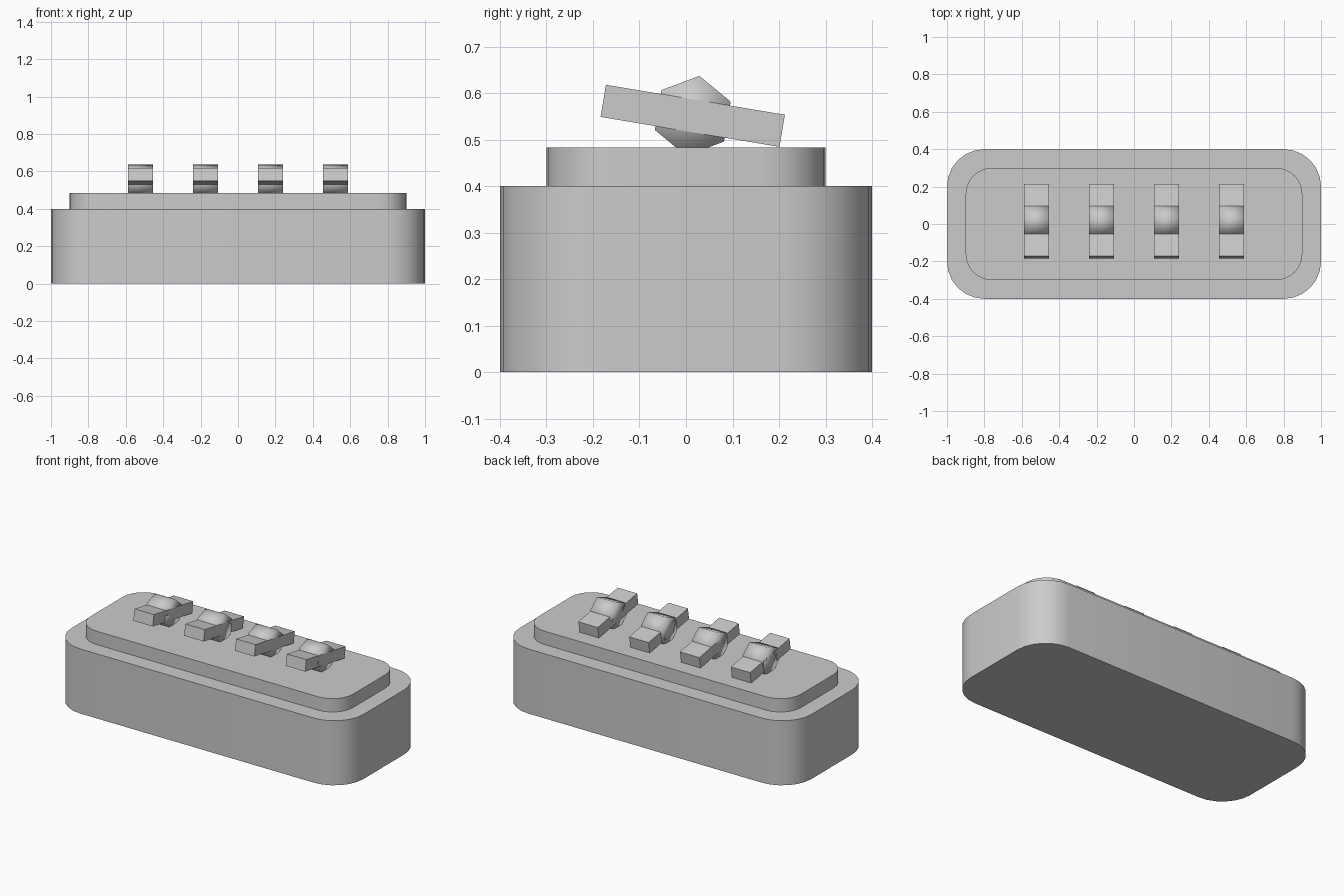
import bpy, bmesh
from math import radians
from mathutils import Matrix, Vector

if "Cube" in bpy.data.objects:
    bpy.data.objects.remove(bpy.data.objects["Cube"])


def finish(name, bm, smooth_angle=None, all_smooth=False):
    mesh = bpy.data.meshes.new(name)
    bmesh.ops.recalc_face_normals(bm, faces=bm.faces)
    bm.to_mesh(mesh)
    bm.free()
    obj = bpy.data.objects.new(name, mesh)
    bpy.context.collection.objects.link(obj)
    if all_smooth:
        for p in mesh.polygons:
            p.use_smooth = True
    elif smooth_angle:
        bpy.ops.object.select_all(action='DESELECT')
        obj.select_set(True)
        bpy.context.view_layer.objects.active = obj
        bpy.ops.object.shade_smooth_by_angle(angle=radians(smooth_angle))
    return obj


def box(size, matrix):
    bm = bmesh.new()
    bmesh.ops.create_cube(bm, size=1, matrix=matrix @ Matrix.Diagonal((*size, 1)))
    return bm


def rounded_slab(name, width, depth, z0, z1, radius):
    bm = box((width, depth, z1 - z0), Matrix.Translation((0, 0, (z0 + z1) / 2)))
    upright = [e for e in bm.edges
               if abs(e.verts[0].co.z - e.verts[1].co.z) > 0.01]
    bmesh.ops.bevel(bm, geom=upright, offset=radius, offset_type='OFFSET',
                    segments=6, profile=0.5, affect='EDGES')
    return finish(name, bm, smooth_angle=30)


# Body and raised top plate
rounded_slab("base", 2.0, 0.8, 0.0, 0.4, 0.2)
rounded_slab("top_plate", 1.8, 0.6, 0.4, 0.483, 0.14)

# Row of four tilted rocker switches, each a flat bar through a hexagonal pivot
TILT = radians(-9.5)
for i in range(4):
    place = (Matrix.Translation((0.348 * (i - 1.5), 0.0145, 0.551))
             @ Matrix.Rotation(TILT, 4, 'X'))
    finish(f"switch_bar_{i + 1}", box((0.133, 0.39, 0.07), place))

    bm = bmesh.new()
    axis = Matrix.Rotation(radians(90), 4, 'X') @ Matrix.Rotation(radians(90), 4, 'Y')
    bmesh.ops.create_cone(bm, cap_ends=True, segments=6, radius1=0.087,
                          radius2=0.087, depth=0.133, matrix=place @ axis)
    finish(f"switch_pivot_{i + 1}", bm, all_smooth=True)
